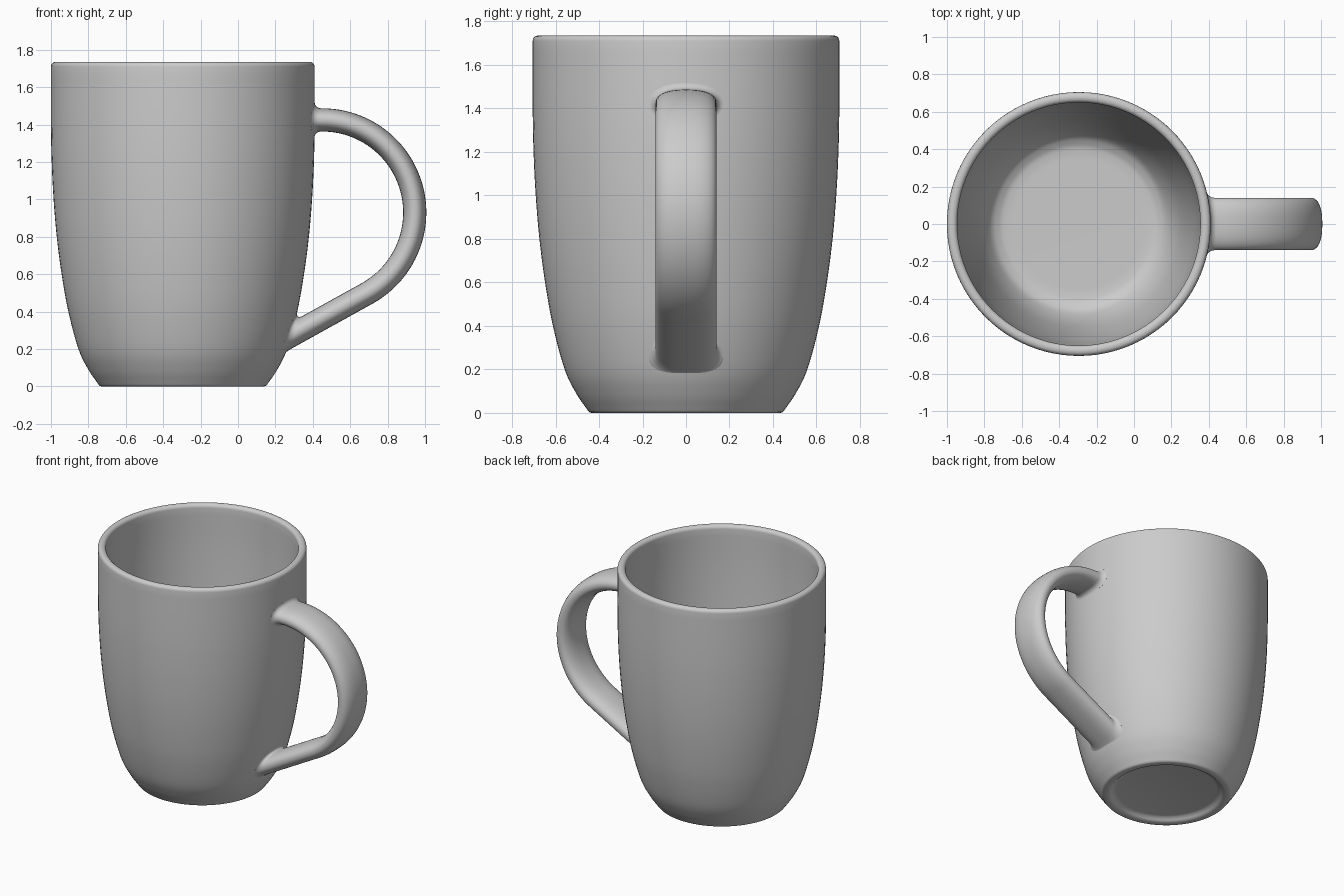
import bpy, bmesh, math
from mathutils import Vector

if "Cube" in bpy.data.objects:
    bpy.data.objects.remove(bpy.data.objects["Cube"])

AXIS_X = -0.295          # centre of the cup
STEPS = 96


def smooth_curve(pts, n=6):
    """Catmull-Rom curve through 2D points."""
    p = [Vector(q) for q in pts]
    p = [2 * p[0] - p[1]] + p + [2 * p[-1] - p[-2]]
    out = []
    for i in range(1, len(p) - 2):
        a, b, c, d = p[i - 1:i + 3]
        for k in range(n):
            t = k / n
            out.append(0.5 * (2 * b + (c - a) * t + (2 * a - 5 * b + 4 * c - d) * t ** 2
                              + (3 * b - a - 3 * c + d) * t ** 3))
    return out + [p[-2]]


def arc(cx, cz, r, a0, a1, n=5):
    return [Vector((cx + r * math.cos(math.radians(a0 + (a1 - a0) * k / n)),
                    cz + r * math.sin(math.radians(a0 + (a1 - a0) * k / n)))) for k in range(n + 1)]


def finish(bm, name, angle):
    bmesh.ops.remove_doubles(bm, verts=bm.verts, dist=1e-5)
    bmesh.ops.recalc_face_normals(bm, faces=bm.faces)
    me = bpy.data.meshes.new(name)
    bm.to_mesh(me)
    bm.free()
    ob = bpy.data.objects.new(name, me)
    bpy.context.collection.objects.link(ob)
    bpy.ops.object.select_all(action='DESELECT')
    ob.select_set(True)
    bpy.context.view_layer.objects.active = ob
    bpy.ops.object.shade_smooth_by_angle(angle=math.radians(angle))
    return ob


# Cup: lathed outer wall, rounded rim, inner wall and recessed foot
outer = smooth_curve([(0.452, 0.012), (0.505, 0.09), (0.558, 0.2), (0.612, 0.4), (0.648, 0.6),
                      (0.674, 0.8), (0.691, 1.0), (0.701, 1.2), (0.705, 1.4), (0.705, 1.71)])
inner = smooth_curve([(0.65, 1.71), (0.65, 1.4), (0.637, 1.0), (0.617, 0.75), (0.58, 0.48),
                      (0.535, 0.27), (0.48, 0.14), (0.43, 0.095), (0.38, 0.082), (0.3, 0.08)])
foot = [Vector(p) for p in [(0, 0.03), (0.35, 0.03), (0.37, 0.025), (0.385, 0.012),
                            (0.395, 0.003), (0.41, 0), (0.435, 0), (0.446, 0.004)]]
rim = arc(0.68, 1.71, 0.025, 0, 90) + arc(0.675, 1.71, 0.025, 90, 180)
profile = foot + outer + rim + inner + [Vector((0, 0.08))]

bm = bmesh.new()
vs = [bm.verts.new((AXIS_X + p.x, 0, p.y)) for p in profile]
es = [bm.edges.new(e) for e in zip(vs, vs[1:])]
bmesh.ops.spin(bm, geom=vs + es, cent=(AXIS_X, 0, 0), axis=(0, 0, 1),
               angle=math.tau, steps=STEPS)
finish(bm, "cup", 50)


# Handle: lens-shaped section swept along an arc and a straight leg
def wall_radius(z):
    for a, b in zip(outer, outer[1:]):
        if z <= b.y:
            return a.x + (b.x - a.x) * (z - a.y) / (b.y - a.y)
    return outer[-1].x


def to_wall(p, direction, gap):
    """Slide a point along a direction until it is 'gap' from the cup wall."""
    lo, hi = 0.0, 0.6
    for _ in range(30):
        m = (lo + hi) / 2
        q = p + direction * m
        if math.hypot(q.x - AXIS_X, q.y) > wall_radius(q.z) + gap:
            lo = m
        else:
            hi = m
    return p + direction * lo


def section(centre, normal, flare=0.0, outside_flare=1.0):
    pts = []
    for k in range(40):
        a = math.tau * k / 40
        c, s = math.cos(a), math.sin(a)
        y = 0.14 * math.copysign(abs(c) ** (2 / 2.5), c)
        h = 0.062 * math.copysign(abs(s) ** (2 / 2.2), s)
        y += flare * c
        h += flare * s * (outside_flare if s > 0 else 1.0)
        pts.append(centre + Vector((0, y, 0)) + normal * h)
    return pts


def joint(centre, normal, direction, flare, outside):
    """Rings that fillet the handle into the wall and end just inside it."""
    rings = []
    for k in range(8):
        t = math.pi / 2 * k / 7
        ring = section(centre, normal, flare * (1 - math.cos(t)), outside)
        rings.append([to_wall(p, direction, 0.035 * (1 - math.sin(t))) for p in ring])
    rings.append([to_wall(p, direction, -0.015) for p in ring])
    return rings


def polar(deg):
    a = math.radians(deg)
    return Vector((math.cos(a), 0, math.sin(a)))


hub = Vector((0.45, 0, 0.93))
R, END = 0.495, -61
sweep = [section(hub + polar(a) * R, polar(a))
         for a in [90 + (END - 90) * k / 48 for k in range(49)]]
top = joint(Vector((0.55, 0, 0.93 + R)), polar(90), Vector((-1, 0, 0)), 0.03, 1.0)
low = joint(hub + polar(END) * R, polar(END), polar(END - 90), 0.03, 0.1)
rings = top[::-1] + sweep[1:] + low

bm = bmesh.new()
loops = [[bm.verts.new(p) for p in r] for r in rings]
for a, b in zip(loops, loops[1:]):
    for i in range(len(a)):
        j = (i + 1) % len(a)
        bm.faces.new((a[i], a[j], b[j], b[i]))
bm.faces.new(loops[0])
bm.faces.new(loops[-1])
finish(bm, "handle", 60)
